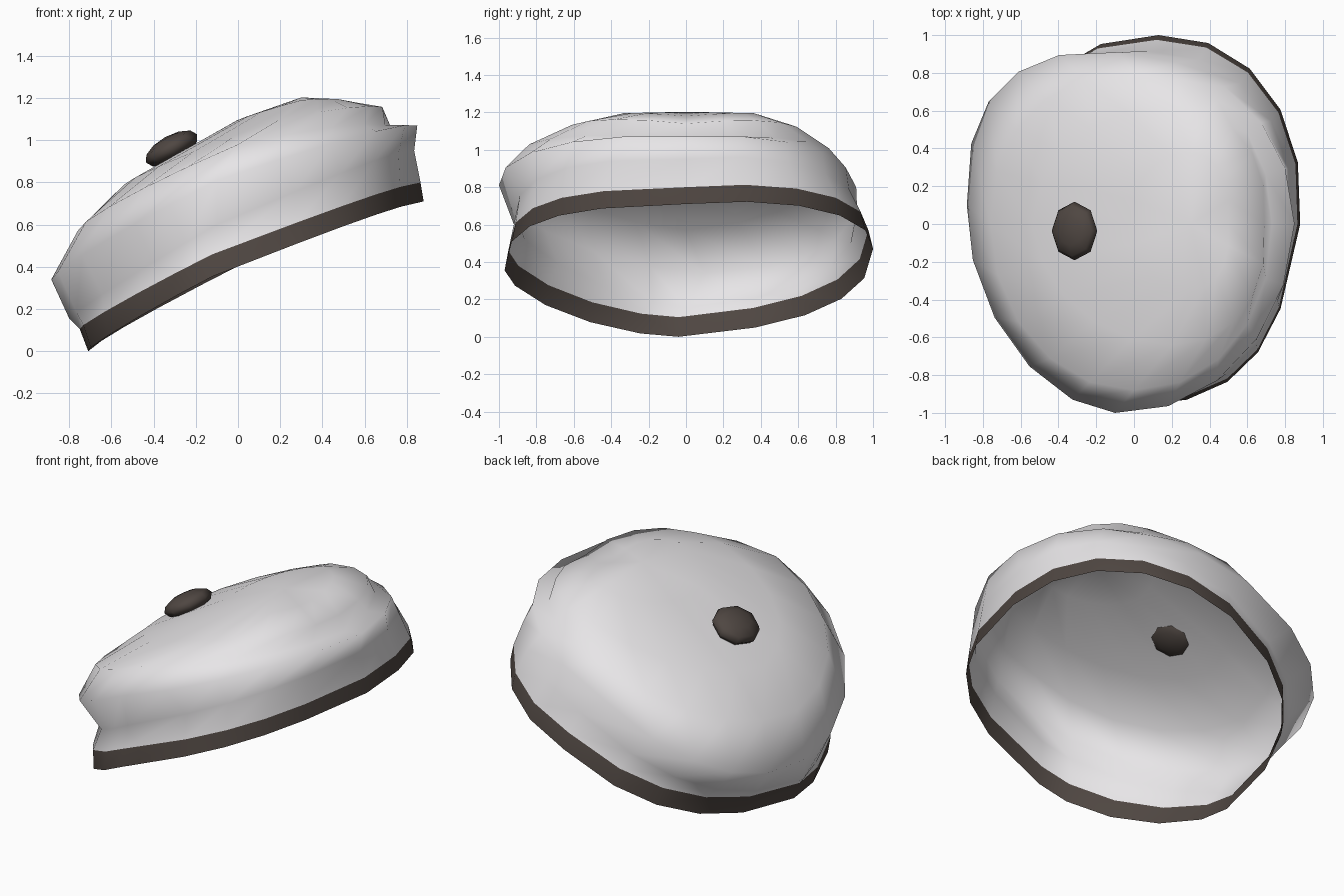
import bpy, bmesh, math
from mathutils import Vector, Matrix

if "Cube" in bpy.data.objects:
    bpy.data.objects.remove(bpy.data.objects["Cube"])

SEG = 20


def material(name, rgb):
    m = bpy.data.materials.new(name)
    m.diffuse_color = (*rgb, 1)
    m.use_nodes = True
    m.node_tree.nodes["Principled BSDF"].inputs["Base Color"].default_value = m.diffuse_color
    return m


grey = material("light grey felt", (0.80, 0.785, 0.80))
brown = material("dark brown trim", (0.078, 0.062, 0.054))


def make_object(name, bm, mats):
    me = bpy.data.meshes.new(name)
    for f in bm.faces:
        f.smooth = True
    bm.to_mesh(me)
    bm.free()
    for m in mats:
        me.materials.append(m)
    ob = bpy.data.objects.new(name, me)
    bpy.context.collection.objects.link(ob)
    return ob


# Squareness of each loop: front right, back right, back left, front left
RIM = (.64, .97, .78, 1.3)
TUCK = (.7, .97, .78, 1.4)
FOLD = (1, .92, .82, 1.1)
CROWN = (.95, .95, .9, 1)


def ring(left, right, front, back, powers):
    """Closed loop through four points, blended with quarter superellipses."""
    left, right, front, back = map(Vector, (left, right, front, back))
    mid = (left + right) / 2
    cross = (front + back) / 2
    mid.x = (mid.x + cross.x) / 2
    mid.z = (mid.z + cross.z) / 2
    pts = []
    for i in range(SEG):
        t = 2 * math.pi * i / SEG
        c, s = math.cos(t), math.sin(t)
        side = right if c > 0 else left
        end = back if s > 0 else front
        p = powers[(1 if s > 0 else 0) if c > 0 else (2 if s > 0 else 3)]
        pts.append(mid + abs(c) ** p * (side - mid) + abs(s) ** p * (end - mid))
    return pts


# Floppy cap: open tilted shell, rings from the rim up to the crown
rings = [
    ring((-.71, -.04, 0), (.88, 0, .71), (-.12, -.97, .355), (.13, 1, .47), RIM),
    ring((-.75, -.04, .105), (.865, 0, .80), (-.12, -.95, .46), (.12, .975, .57), RIM),
    ring((-.80, 0, .155), (.835, 0, .95), (-.1, -.92, .60), (.08, .915, .68), TUCK),
    ring((-.885, .1, .34), (.85, 0, 1.07), (-.1, -1, .81), (-.08, .91, .80), FOLD),
    ring((-.76, 0, .57), (.73, 0, 1.05), (.0, -.88, .98), (0, .80, .96), CROWN),
    ring((-.54, 0, .79), (.69, 0, 1.14), (.2, -.64, 1.10), (.2, .62, 1.09), CROWN),
    ring((-.03, 0, 1.08), (.5, 0, 1.18), (.3, -.35, 1.19), (.3, .38, 1.19), CROWN),
]
bm = bmesh.new()
loops = [[bm.verts.new(p) for p in r] for r in rings]
for k in range(len(loops) - 1):
    for j in range(SEG):
        n = (j + 1) % SEG
        f = bm.faces.new((loops[k][j], loops[k][n], loops[k + 1][n], loops[k + 1][j]))
        f.material_index = 1 if k == 0 else 0   # lowest row is the trim band
top = bm.verts.new((.3, 0, 1.203))
for j in range(SEG):
    bm.faces.new((loops[-1][j], loops[-1][(j + 1) % SEG], top))
make_object("cap_shell", bm, [grey, brown])

# Flattened button, set into the slope of the crown
bm = bmesh.new()
place = (Matrix.Translation((-.315, -.037, .961))
         @ Matrix.Rotation(math.radians(-29), 4, 'Y')
         @ Matrix.Diagonal((.138, .155, .062, 1)))
bmesh.ops.create_uvsphere(bm, u_segments=8, v_segments=6, radius=1, matrix=place)
make_object("button", bm, [brown])
